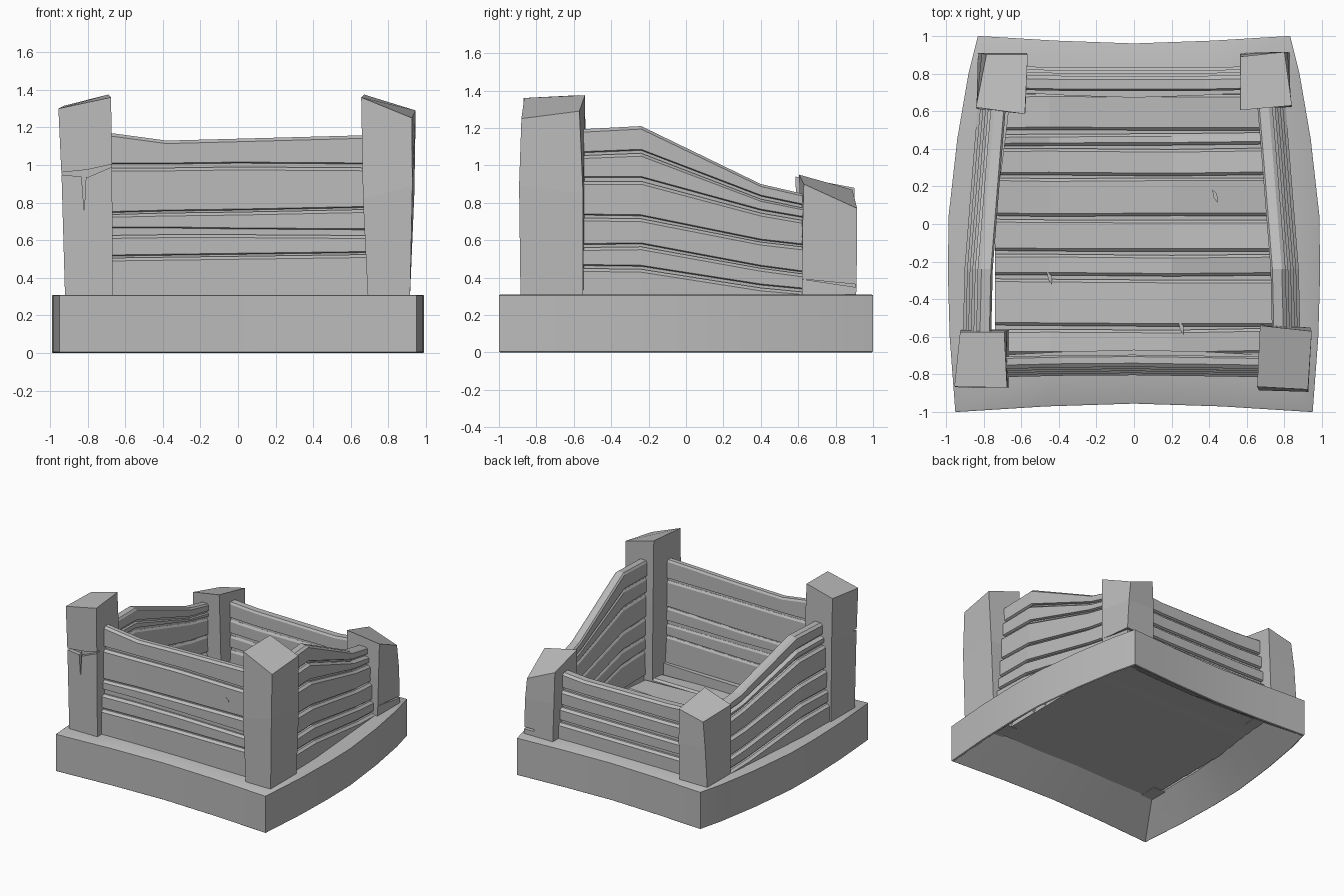
import bpy, bmesh, math, random

if "Cube" in bpy.data.objects:
    bpy.data.objects.remove(bpy.data.objects["Cube"])
random.seed(4)

wood = bpy.data.materials.new("grey_wood")
wood.diffuse_color = (0.5, 0.5, 0.5, 1)
wood.use_nodes = True
wood.node_tree.nodes["Principled BSDF"].inputs["Base Color"].default_value = wood.diffuse_color


def loft(name, rings, closed=False, smooth=False):
    """Skin equal-length rings of points; cap the ends unless the loft closes on itself."""
    bm = bmesh.new()
    loops = [[bm.verts.new(p) for p in r] for r in rings]
    n = len(loops[0])
    pairs = list(zip(loops, loops[1:])) + ([(loops[-1], loops[0])] if closed else [])
    for a, b in pairs:
        for i in range(n):
            j = (i + 1) % n
            bm.faces.new((a[i], a[j], b[j], b[i]))
    if not closed:
        bm.faces.new(loops[0])
        bm.faces.new(loops[-1])
    bmesh.ops.recalc_face_normals(bm, faces=bm.faces)
    me = bpy.data.meshes.new(name)
    bm.to_mesh(me)
    bm.free()
    ob = bpy.data.objects.new(name, me)
    bpy.context.collection.objects.link(ob)
    me.materials.append(wood)
    if smooth:
        bpy.context.view_layer.objects.active = ob
        ob.select_set(True)
        bpy.ops.object.shade_smooth_by_angle(angle=math.radians(35))
        ob.select_set(False)
    return ob


def lerp(pts, t):
    """Piecewise linear lookup in (t, value) pairs."""
    for (a, va), (b, vb) in zip(pts, pts[1:]):
        if t <= b:
            return va + (vb - va) * max(0, t - a) / (b - a)
    return pts[-1][1]


# Base: bowed frame, its underside sloping up to the floor
right = [(.95, -1), (.98, -.6), (.99, -.25), (.985, .05), (.94, .45), (.88, .8), (.83, 1)]
back = [(.42, .975), (0, .96), (-.42, .975)]
front = [(-.47, -.97), (0, -.955), (.47, -.97)]
outline = right + back + [(-x, y) for x, y in reversed(right)] + front
rings = []
for x, y in outline:
    k = lerp([(-1, .765), (-.2, .765), (.2, .735), (.6, .68), (1, .66)], y)
    outer_x = lerp([(py, px) for px, py in right], y)
    u, v = x / outer_x * k, y * .7
    rings.append([(x, y, .005), (x, y, .305), (x * .992, y * .992, .31), (u, v, .31),
                  (u, v, .19), (x * .992, y * .992, 0)])
loft("base_frame", rings, closed=True, smooth=True)

# Floor slats, each with a thin tongue under its neighbour
cuts = [-.7, -.55, -.285, -.155, .03, .25, .41, .49, .7]
for i, (a, b) in enumerate(zip(cuts, cuts[1:])):
    rings = []
    for x in (-.74, -.45, .2, .74):
        w, t = random.uniform(-.006, .006), random.uniform(-.01, .01)
        lo, hi = a + .009 + w, b - .009 + w
        rings.append([(x, lo, .18), (x, hi + .03, .185), (x, hi + .03, .195), (x, hi, .195), (x, hi, .215 + t),
                      (x, hi - .015, .23 + t), (x, lo + .015, .23 - t), (x, lo, .215 - t)])
    loft(f"floor_slat_{i + 1}", rings)


def wall(name, stations, edges, place, step, thick):
    """Stack of planks; edges hold (top heights, bottom heights) at each station.
    A tongue below each plank closes the joint to the next one."""
    for i, (tops, bots) in enumerate(edges):
        rings = []
        n0, n1 = .3 * step * i, thick + step * i
        tongue = 0 if i == len(edges) - 1 else .05
        for s, zt, zb in zip(stations, tops, bots):
            c = min(.016, (zt - zb) * .2)
            sec = [(n0 + .015, zb - tongue), (n0 + .015, zb), (n0, zb + .004), (n0, zt - c), (n0 + .01, zt),
                   (n1 - .02, zt), (n1, zt - c), (n1, zb + .006), (n1 - .012, zb), (n1 - .022, zb),
                   (n1 - .022, zb - tongue)]
            if not tongue:
                sec = [p for j, p in enumerate(sec) if j not in (0, 10)]
            rings.append([place(s, n, z) for n, z in sec])
        loft(f"{name}_plank_{i + 1}", rings)


# Front wall
wall("front_wall", (-.75, -.38, 0, .74),
     [((1.18, 1.13, 1.14, 1.16), (1.005, 1.005, 1.01, 1.005)),
      ((.985, .985, .99, .985), (.745, .755, .76, .775)),
      ((.735, .745, .75, .765), (.665, .665, .66, .655)),
      ((.625, .63, .63, .625), (.515, .52, .525, .535)),
      ((.505, .51, .515, .525), (.25, .25, .25, .25))],
     lambda s, n, z: (s, -(.695 + .02 * s * s + n), z), .011, .065)

# Back wall, lower than the front
wall("back_wall", (-.7, -.35, .38, .7),
     [((.84, .82, .81, .84), (.71, .7, .7, .71)),
      ((.69, .68, .68, .69), (.58, .575, .57, .575)),
      ((.555, .55, .55, .555), (.46, .455, .45, .455)),
      ((.435, .43, .43, .435), (.25, .25, .25, .25))],
     lambda s, n, z: (s, .705 + .02 * s * s + n, z), .015, .08)

# Side walls, sloping down to the back
side_edges = [((1.19, 1.21, .9, .84), (1.065, 1.08, .835, .78)),
              ((1.05, 1.065, .82, .765), (.935, .935, .76, .715)),
              ((.915, .915, .745, .7), (.735, .73, .6, .57)),
              ((.72, .715, .59, .56), (.575, .58, .46, .425)),
              ((.56, .565, .45, .415), (.465, .46, .36, .335)),
              ((.45, .445, .345, .32), (.25, .25, .25, .25))]
for name, sgn, bow in (("right_wall", 1, [(-.6, .735), (-.2, .725), (.4, .675), (.7, .65)]),
                       ("left_wall", -1, [(-.6, .76), (-.2, .75), (.4, .7), (.7, .675)])):
    edges = side_edges
    if sgn < 0:
        edges = [((1.09, 1.1, .87, .82), (1.0, 1.0, .8, .765)),
                 ((.985, .985, .785, .75), (.935, .935, .76, .715))] + side_edges[2:]
    wall(name, (-.62, -.24, .4, .66), edges,
         lambda s, n, z, g=sgn, b=bow: (g * (lerp(b, s) + n), s, z), .014, .08)


def post(name, foot, top, heights, mid, bulge):
    """Four-sided hewn post; corners run front-left, front-right, back-right, back-left."""
    cx = sum(p[0] for p in foot) / 4
    cy = sum(p[1] for p in foot) / 4
    rings = [[(x, y, .18) for x, y in foot], [(x, y, .31) for x, y in foot]]
    f = [((a[0] + b[0]) / 2, (a[1] + b[1]) / 2) for a, b in zip(foot, top)]
    rings.append([(cx + (x - cx) * bulge, cy + (y - cy) * bulge, mid + d)
                  for (x, y), d in zip(f, (-.03, .04, 0, .02))])
    rings.append([(x, y, z) for (x, y), z in zip(top, heights)])
    return loft(name, rings)


def quad(x0, x1, y0, y1):
    return [(x0, y0), (x1, y0), (x1, y1), (x0, y1)]


# Corner posts
fl = post("front_left_post", quad(-.92, -.665, -.87, -.56),
          [(-.955, -.865), (-.675, -.87), (-.69, -.575), (-.925, -.575)], (1.3, 1.36, 1.375, 1.315), .95, 1.0)
post("front_right_post", quad(.69, .915, -.885, -.55),
     [(.655, -.865), (.925, -.88), (.945, -.57), (.67, -.54)], (1.36, 1.25, 1.29, 1.375), .85, 1.06)
post("back_left_post", quad(-.83, -.58, .61, .91),
     [(-.84, .62), (-.58, .585), (-.565, .9), (-.785, .9)], (.88, .94, .88, .83), .6, 1.02)
br = post("back_right_post", quad(.57, .83, .62, .91),
          [(.565, .605), (.84, .63), (.8, .915), (.565, .89)], (.95, .9, .77, .87), .6, 1.02)


def notch(target, name, rings):
    """Subtract a hidden wedge from a post."""
    cutter = loft(name, rings)
    cutter.hide_render = True
    cutter.hide_viewport = True
    m = target.modifiers.new("notch", 'BOOLEAN')
    m.object = cutter
    m.solver = 'EXACT'


# Split low in the back right post, cracks in the front left post
notch(br, "split_cutter", [[(x, .62, .392), (x, 1, .335), (x, 1, .355)] for x in (.74, 1)])
notch(fl, "crack_cutter", [[(-1, y, .955), (-.8, y, .935), (-.6, y, 1.02), (-.8, y, .975)] for y in (-.95, -.835)])
notch(fl, "slit_cutter", [[(-.832, y, .95), (-.818, y, .75), (-.808, y, .95)] for y in (-.95, -.83)])

# Small splinters standing off the planks
for i, (x, y, z) in enumerate([(.45, -.771, .86), (-.45, -.285, .23), (.43, .15, .23), (.25, -.55, .23)]):
    shape = [(-.015, .035), (.012, .01), (.015, -.04), (-.006, -.01)]
    if z > .5:
        loft(f"splinter_{i + 1}", [[(x + a, y - d, z + b) for a, b in shape] for d in (0, .009)])
    else:
        loft(f"splinter_{i + 1}", [[(x + a, y + b, z + d) for a, b in shape] for d in (0, .009)])
